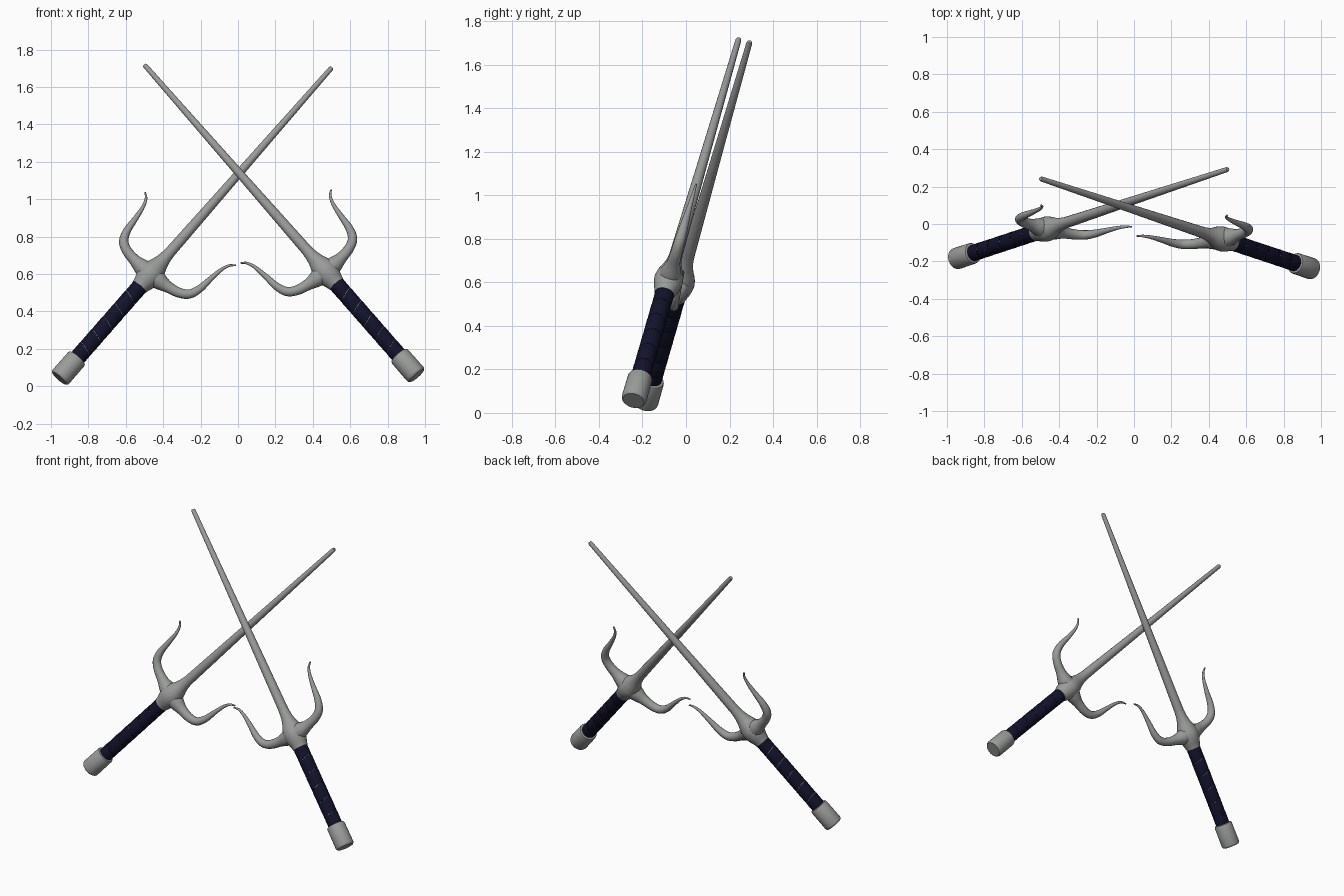
import bpy, bmesh, math
from mathutils import Vector, Matrix

if "Cube" in bpy.data.objects:
    bpy.data.objects.remove(bpy.data.objects["Cube"])


def material(name, rgb):
    m = bpy.data.materials.new(name)
    m.diffuse_color = (*rgb, 1)
    m.use_nodes = True
    m.node_tree.nodes["Principled BSDF"].inputs["Base Color"].default_value = m.diffuse_color
    return m


STEEL = material("steel grey", (0.32, 0.33, 0.32))
NAVY = material("dark navy wrap", (0.006, 0.006, 0.024))


def tube(name, rings, mat, frame, sides=20, tilt=0.0):
    """Capped tube through rings (along, across, radius) in the local plane of one weapon."""
    bm = bmesh.new()
    loops = []
    for i, (s, u, r) in enumerate(rings):
        a, b = rings[max(i - 1, 0)], rings[min(i + 1, len(rings) - 1)]
        t = Vector((b[0] - a[0], b[1] - a[1], 0)).normalized()
        n = Vector((-t.y, t.x, 0))
        loop = []
        for k in range(sides):
            c, d = math.cos(math.tau * k / sides), math.sin(math.tau * k / sides)
            p = Vector((s, u, 0)) + n * r * c + Vector((0, 0, r * d)) + t * tilt * c
            loop.append(bm.verts.new(p))
        loops.append(loop)
    for lo, hi in zip(loops, loops[1:]):
        for k in range(sides):
            j = (k + 1) % sides
            bm.faces.new((lo[k], lo[j], hi[j], hi[k]))
    bm.faces.new(loops[0])
    bm.faces.new(loops[-1])
    bmesh.ops.recalc_face_normals(bm, faces=bm.faces)
    me = bpy.data.meshes.new(name)
    bm.to_mesh(me)
    bm.free()
    me.materials.append(mat)
    ob = bpy.data.objects.new(name, me)
    bpy.context.collection.objects.link(ob)
    ob.matrix_world = frame
    bpy.ops.object.select_all(action='DESELECT')
    ob.select_set(True)
    bpy.context.view_layer.objects.active = ob
    bpy.ops.object.shade_smooth_by_angle(angle=math.radians(40))


def smooth(points, steps=5):
    """Catmull-Rom resampling of ring points."""
    pts = [Vector(p) for p in points]
    pts = [2 * pts[0] - pts[1]] + pts + [2 * pts[-1] - pts[-2]]
    out = []
    for p0, p1, p2, p3 in zip(pts, pts[1:], pts[2:], pts[3:]):
        for k in range(steps):
            t = k / steps
            out.append(0.5 * (2 * p1 + (p2 - p0) * t + (2 * p0 - 5 * p1 + 4 * p2 - p3) * t * t
                              + (3 * p1 - p0 - 3 * p2 + p3) * t ** 3))
    return [tuple(p) for p in out + [pts[-2]]]


def straight(profile):
    return [(s, 0, r) for s, r in profile]


# Profiles (distance from the pommel end, radius)
POMMEL = [(0, 0.050), (0.006, 0.056), (0.014, 0.058), (0.138, 0.057), (0.147, 0.054), (0.15, 0.048)]
GUARD = [(0.665, 0, 0.046), (0.685, 0, 0.051), (0.72, 0, 0.062), (0.76, 0, 0.067),
         (0.80, 0, 0.058), (0.84, 0, 0.043), (0.88, 0, 0.034), (0.93, 0, 0.029)]
BLADE = [(0.87, 0.031), (1.5, 0.0225), (2.253, 0.0135), (2.262, 0.010)]
# Curved side prong: distance along, sideways offset, radius
PRONG = [(0.757, 0.0, 0.060), (0.758, 0.06, 0.047), (0.763, 0.115, 0.032), (0.776, 0.18, 0.027),
         (0.806, 0.229, 0.025), (0.864, 0.253, 0.021), (0.945, 0.262, 0.015),
         (1.02, 0.273, 0.010), (1.065, 0.291, 0.007), (1.088, 0.317, 0.004)]


def weapon(side, pommel, tip, outward):
    origin = Vector(pommel)
    a = (Vector(tip) - origin).normalized()
    b = Vector(outward)
    b = (b - a * b.dot(a)).normalized()
    frame = Matrix((a, b, a.cross(b))).transposed().to_4x4()
    frame.translation = origin

    tube(side + "_pommel", straight(POMMEL), STEEL, frame, 28)
    tube(side + "_grip_core", straight([(0.1, 0.040), (0.7, 0.041)]), STEEL, frame)
    # Wrapped bands with hairline gaps showing the core
    start, end, count = 0.12, 0.682, 6
    step = (end - start) / count
    for i in range(count):
        s0 = start + i * step
        s1 = s0 + step - 0.0025
        tube(f"{side}_grip_wrap_{i + 1}",
             straight([(s0, 0.0425), (s0 + 0.004, 0.0435), (s1 - 0.004, 0.0445), (s1, 0.0435)]),
             NAVY, frame, 24, tilt=0.014)
    tube(side + "_guard", smooth(GUARD, 3), STEEL, frame, 24)
    tube(side + "_blade", straight(BLADE), STEEL, frame, 16)
    for label, sign in (("outer", 1), ("inner", -1)):
        tube(f"{side}_{label}_prong", smooth([(s, u * sign, r) for s, u, r in PRONG]),
             STEEL, frame, 14)


# Two crossed weapons leaning back
weapon("left", (-0.955, -0.187, 0.042), (0.503, 0.293, 1.706), (-0.48, 0.115, 0.385))
weapon("right", (0.956, -0.241, 0.056), (-0.505, 0.244, 1.724), (0.48, 0.11, 0.39))
